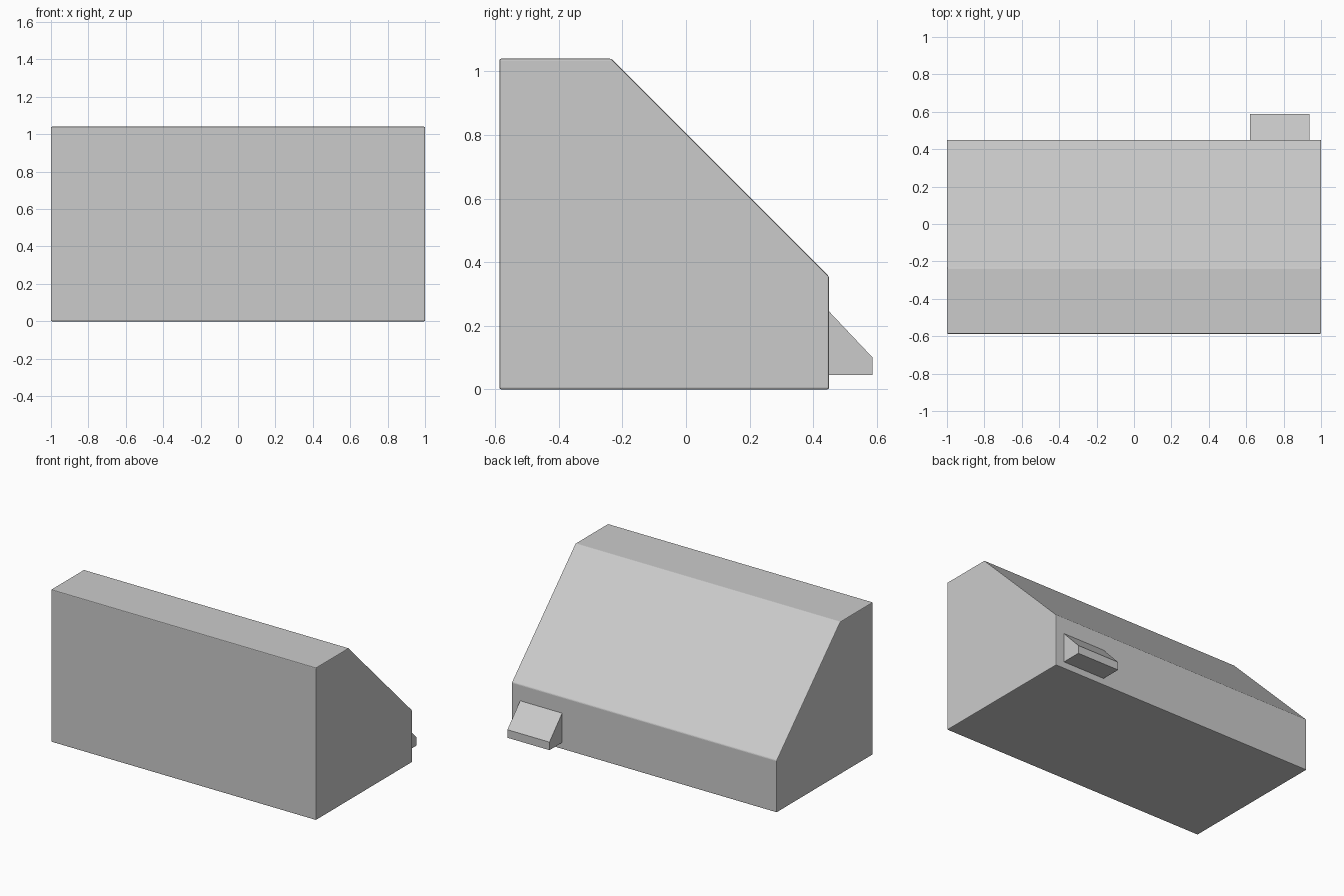
import bpy, bmesh

if "Cube" in bpy.data.objects:
    bpy.data.objects.remove(bpy.data.objects["Cube"])


def extruded(name, profile, x0, x1, bevel=0.0):
    """Extrude a (y, z) side profile along x."""
    bm = bmesh.new()
    face = bm.faces.new([bm.verts.new((x0, y, z)) for y, z in profile])
    res = bmesh.ops.extrude_face_region(bm, geom=[face])
    verts = [g for g in res["geom"] if isinstance(g, bmesh.types.BMVert)]
    bmesh.ops.translate(bm, verts=verts, vec=(x1 - x0, 0, 0))
    bmesh.ops.recalc_face_normals(bm, faces=bm.faces)
    mesh = bpy.data.meshes.new(name)
    bm.to_mesh(mesh)
    bm.free()
    obj = bpy.data.objects.new(name, mesh)
    bpy.context.collection.objects.link(obj)
    if bevel:
        mod = obj.modifiers.new("edge_softening", 'BEVEL')
        mod.width = bevel
        mod.segments = 2
    return obj


# Main housing with a flat top and a long 45 degree slope at the back
extruded("housing",
         [(-0.587, 0), (0.45, 0), (0.45, 0.355), (-0.235, 1.04), (-0.587, 1.04)],
         -1.0, 1.0, bevel=0.005)

# Small wedge-shaped tab, slightly sunk into the back wall
extruded("back_tab",
         [(0.44, 0.045), (0.587, 0.045), (0.587, 0.10), (0.45, 0.245), (0.44, 0.245)],
         0.62, 0.937)
